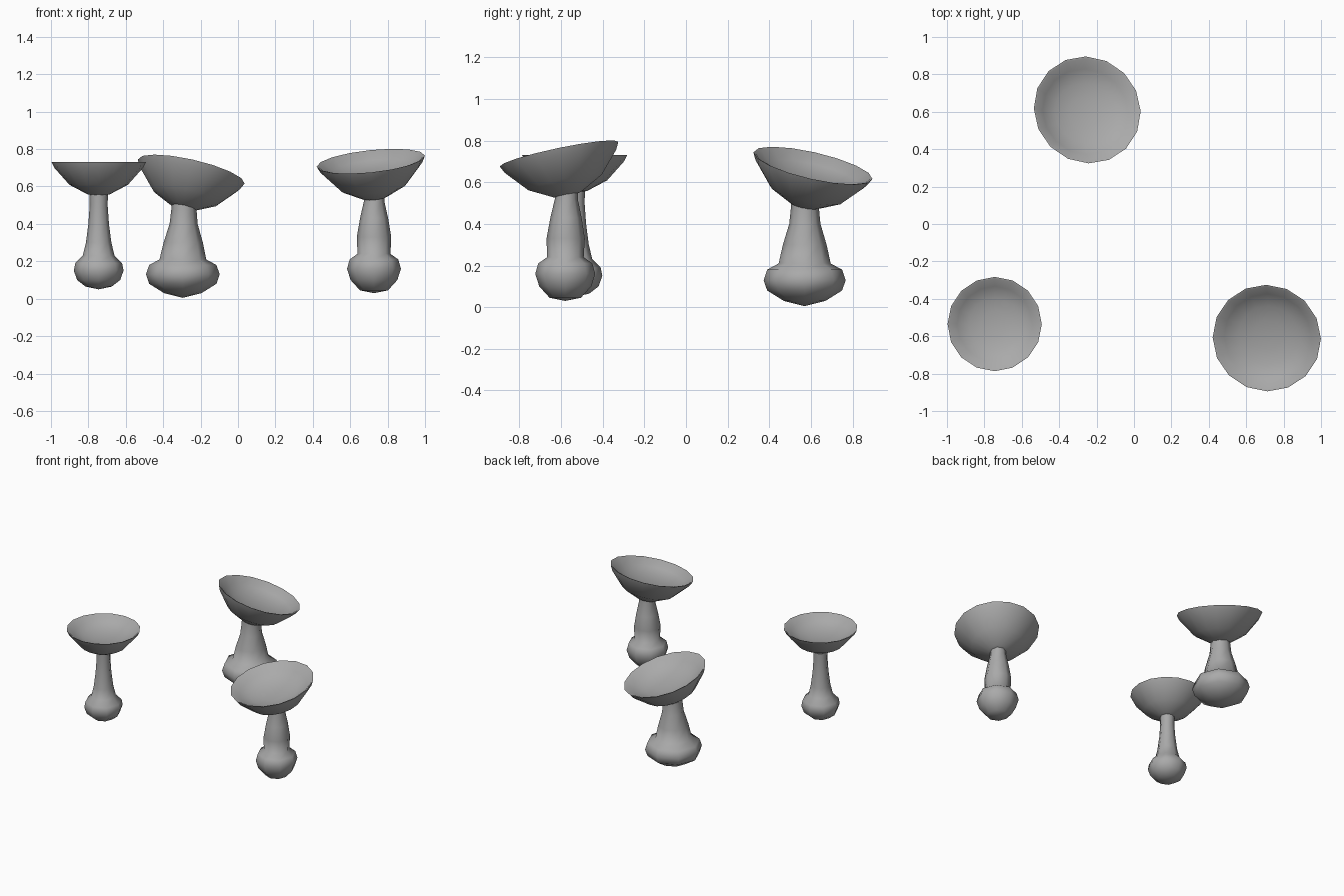
import bpy, bmesh, math
from mathutils import Vector, Matrix

cube = bpy.data.objects.get("Cube")
if cube:
    bpy.data.objects.remove(cube, do_unlink=True)

grey = bpy.data.materials.new("mushroom_grey")
grey.use_nodes = True
GREY = (0.4, 0.4, 0.4, 1)
grey.diffuse_color = GREY
grey.node_tree.nodes["Principled BSDF"].inputs["Base Color"].default_value = GREY


def lathe(name, rings, sides, sharp=60):
    """Skin a list of (centre, radius, axis) rings; zero radius closes a pole."""
    bm = bmesh.new()
    loops = []
    for centre, radius, axis in rings:
        turn = Vector((0, 0, 1)).rotation_difference(axis).to_matrix()
        if radius == 0:
            loops.append([bm.verts.new(centre)])
            continue
        loops.append([bm.verts.new(centre + turn @ Vector(
            (radius * math.cos(i * math.tau / sides),
             radius * math.sin(i * math.tau / sides), 0))) for i in range(sides)])
    for a, b in zip(loops, loops[1:]):
        for i in range(sides):
            j = (i + 1) % sides
            quad = [a[i % len(a)], a[j % len(a)], b[j % len(b)], b[i % len(b)]]
            bm.faces.new(list(dict.fromkeys(quad)))
    bmesh.ops.recalc_face_normals(bm, faces=bm.faces)
    mesh = bpy.data.meshes.new(name)
    bm.to_mesh(mesh)
    bm.free()
    mesh.materials.append(grey)
    obj = bpy.data.objects.new(name, mesh)
    bpy.context.collection.objects.link(obj)
    bpy.ops.object.select_all(action='DESELECT')
    obj.select_set(True)
    bpy.context.view_layer.objects.active = obj
    bpy.ops.object.shade_smooth_by_angle(angle=math.radians(sharp))


# Funnel cap, as (radius, height) in rim radii: underside, lip, then hollow
CAP = [(0, -.73), (.24, -.68), (.62, -.48), (.94, -.12), (1, 0),
       (.96, -.01), (.8, -.15), (.55, -.25), (.28, -.3), (0, -.31)]


def mushroom(name, rim, radius, slope, foot, stem):
    axis = Vector((-slope[0], -slope[1], 1)).normalized()
    rim = Vector(rim)
    lathe(name + "_cap", [(rim + axis * h * radius, r * radius, axis) for r, h in CAP], 16)
    # Bulb and stem rise from the foot to the underside of the cap
    top = rim - axis * radius * .6
    rings = []
    for r, z in stem:
        t = max(0, (z - .2) / (top.z - .2))
        centre = Vector((foot[0] + (top.x - foot[0]) * t,
                         foot[1] + (top.y - foot[1]) * t, z))
        rings.append((centre, r, Vector((0, 0, 1))))
    lathe(name + "_stem", rings, 8, 75)


mushroom("left_mushroom", (-.745, -.535, .73), .252, (0, 0), (-.745, -.535),
         [(0, .05), (.07, .065), (.115, .1), (.133, .15), (.125, .19), (.085, .23),
          (.068, .3), (.055, .4), (.048, .5), (.05, .58)])
mushroom("back_mushroom", (-.25, .61, .68), .293, (-.23, -.23), (-.295, .57),
         [(0, .005), (.1, .03), (.18, .08), (.197, .13), (.18, .18), (.125, .21),
          (.105, .3), (.075, .4), (.067, .48), (.065, .54)])
mushroom("right_mushroom", (.71, -.61, .735), .291, (.105, .21), (.727, -.58),
         [(0, .03), (.075, .045), (.125, .1), (.144, .16), (.13, .21), (.088, .24),
          (.092, .33), (.075, .43), (.055, .52), (.055, .58)])
